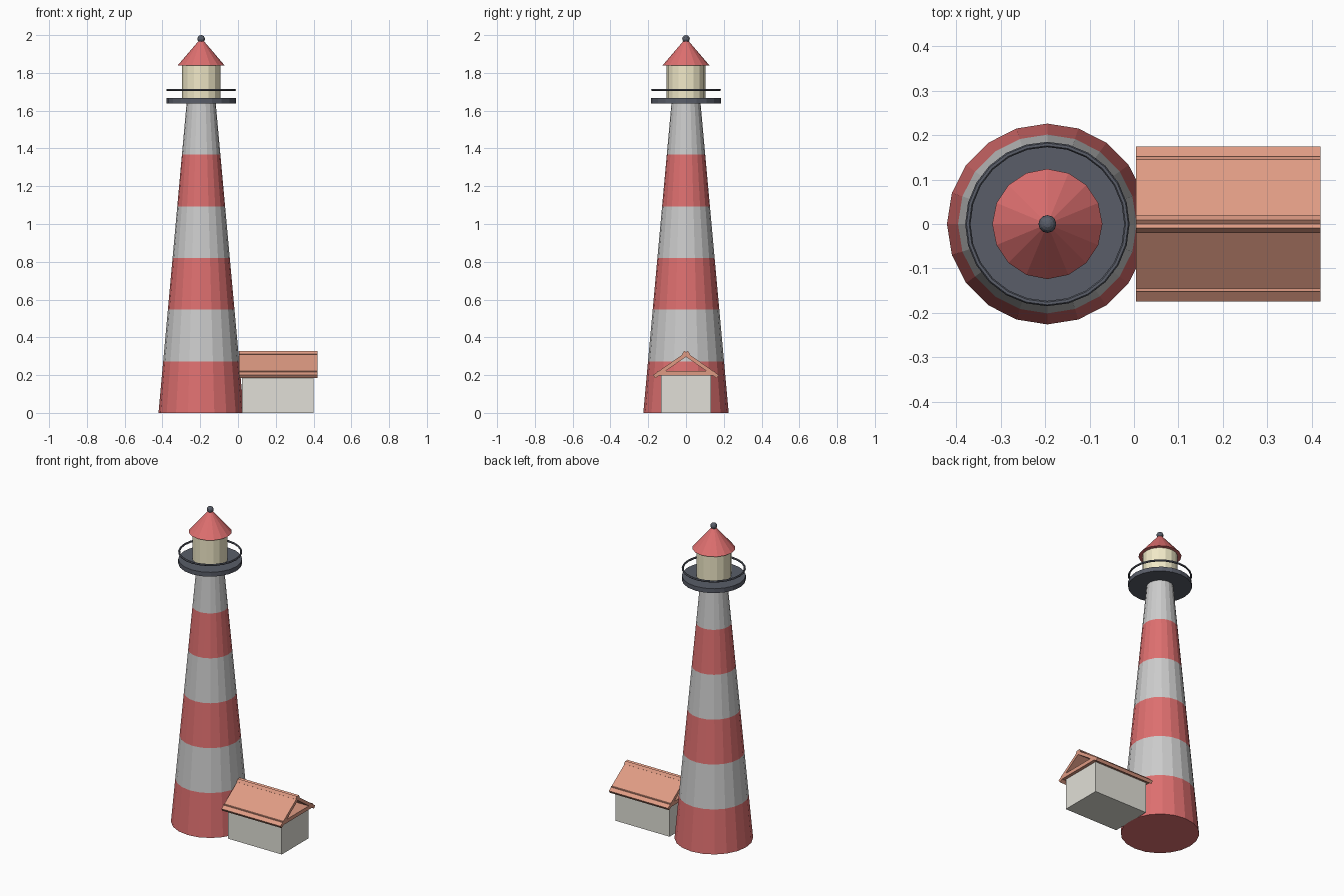
import bpy, bmesh, math
from mathutils import Matrix

if "Cube" in bpy.data.objects:
    bpy.data.objects.remove(bpy.data.objects["Cube"])

TX = -0.195  # tower axis


def material(name, rgb):
    m = bpy.data.materials.new(name)
    m.diffuse_color = (*rgb, 1)
    m.use_nodes = True
    m.node_tree.nodes["Principled BSDF"].inputs["Base Color"].default_value = m.diffuse_color
    return m


RED = material("red", (0.73, 0.16, 0.16))
DARK = material("dark_metal", (0.10, 0.11, 0.14))
CREAM = material("cream", (0.88, 0.82, 0.58))
WALL = material("wall", (0.75, 0.74, 0.68))
TILE = material("tile", (0.74, 0.33, 0.23))


def finish(name, bm, *mats):
    bmesh.ops.recalc_face_normals(bm, faces=bm.faces)
    me = bpy.data.meshes.new(name)
    bm.to_mesh(me)
    bm.free()
    for m in mats:
        me.materials.append(m)
    ob = bpy.data.objects.new(name, me)
    bpy.context.collection.objects.link(ob)
    return ob


def ring(bm, r, z, n):
    return [bm.verts.new((TX + r * math.cos(2 * math.pi * i / n),
                          r * math.sin(2 * math.pi * i / n), z)) for i in range(n)]


def lathe(name, profile, n, *mats, striped=False):
    """Stack rings of (radius, z), capped at both ends; stripes alternate slots."""
    bm = bmesh.new()
    rings = [ring(bm, r, z, n) for r, z in profile]
    for k, (a, b) in enumerate(zip(rings, rings[1:])):
        for i in range(n):
            j = (i + 1) % n
            f = bm.faces.new((a[i], a[j], b[j], b[i]))
            f.material_index = k % 2 if striped else 0
    bm.faces.new(rings[0])
    bm.faces.new(rings[-1])
    return finish(name, bm, *mats)


def prism(name, section, x0, x1, mat):
    """Extrude a (y, z) outline along x."""
    bm = bmesh.new()
    f = bm.faces.new([bm.verts.new((x0, y, z)) for y, z in section])
    new = bmesh.ops.extrude_face_region(bm, geom=[f])["geom"]
    bmesh.ops.translate(bm, vec=(x1 - x0, 0, 0),
                        verts=[v for v in new if isinstance(v, bmesh.types.BMVert)])
    return finish(name, bm, mat)


def rect(hw, z0, z1):
    return [(-hw, z0), (hw, z0), (hw, z1), (-hw, z1)]


# striped tapering tower: six equal bands, grey ones left without a material
tower = [(0.226 + (0.077 - 0.226) * k / 6, 1.64 * k / 6) for k in range(7)]
lathe("tower", tower, 20, RED, None, striped=True)

# gallery deck, lantern room
lathe("gallery_deck", [(0.184, 1.638), (0.184, 1.666)], 20, DARK)
lathe("lantern_room", [(0.102, 1.66), (0.102, 1.845)], 16, CREAM)

# lantern roof
bm = bmesh.new()
bmesh.ops.create_cone(bm, cap_ends=True, segments=16, radius1=0.124, radius2=0, depth=0.145,
                      matrix=Matrix.Translation((TX, 0, 1.9125)))
finish("lantern_roof", bm, RED)

# finial ball
bm = bmesh.new()
bmesh.ops.create_uvsphere(bm, u_segments=12, v_segments=8, radius=0.02,
                          matrix=Matrix.Translation((TX, 0, 1.98)))
finish("finial", bm, DARK)

# gallery rail
bpy.ops.mesh.primitive_torus_add(location=(TX, 0, 1.71), major_segments=24, minor_segments=6,
                                 major_radius=0.179, minor_radius=0.006)
rail = bpy.context.object
rail.name = "gallery_rail"
rail.data.materials.append(DARK)

# keeper's house
prism("house_walls", rect(0.133, 0, 0.198), 0.022, 0.40, WALL)
prism("roof_ceiling", rect(0.152, 0.197, 0.2205), 0.005, 0.42, TILE)

# roof slabs, crossing each other at the ridge
ang, t = math.radians(35), 0.020
dy, dz = t * math.sin(ang), t * math.cos(ang)
slab = [(-0.009, 0.328), (0.174, 0.200), (0.174 - dy, 0.200 - dz), (-0.009 - dy, 0.328 - dz)]
for side, name in ((1, "roof_slab_back"), (-1, "roof_slab_front")):
    prism(name, [(side * y, z) for y, z in slab], 0.005, 0.42, TILE)
